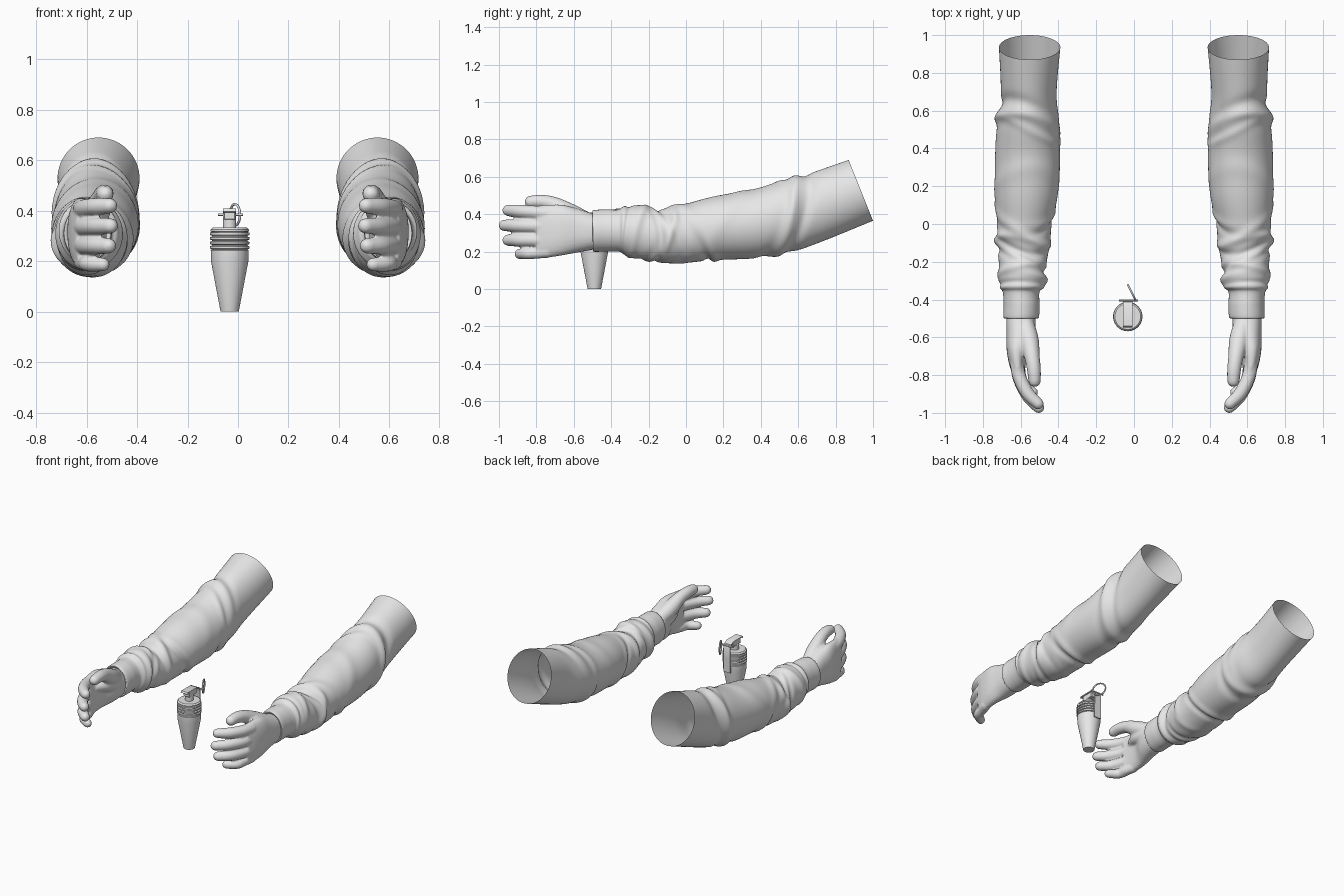
import bpy, bmesh, math
from mathutils import Vector, Matrix

if "Cube" in bpy.data.objects:
    bpy.data.objects.remove(bpy.data.objects["Cube"])

grey = bpy.data.materials.new("light grey")
grey.use_nodes = True
grey.diffuse_color = (0.8, 0.8, 0.8, 1)
grey.node_tree.nodes["Principled BSDF"].inputs["Base Color"].default_value = (0.8, 0.8, 0.8, 1)

def finish(bm, name, angle=40):
    bmesh.ops.recalc_face_normals(bm, faces=bm.faces)
    mesh = bpy.data.meshes.new(name)
    bm.to_mesh(mesh)
    bm.free()
    mesh.materials.append(grey)
    mesh.shade_smooth()
    mesh.set_sharp_from_angle(angle=math.radians(angle))
    obj = bpy.data.objects.new(name, mesh)
    bpy.context.collection.objects.link(obj)
    return obj

def spline(rows, steps):
    """Smooth samples through rows of equal-length tuples."""
    rows = [Vector(r) for r in rows]
    out = []
    for i in range(len(rows) - 1):
        a, b, c, d = rows[max(i - 1, 0)], rows[i], rows[i + 1], rows[min(i + 2, len(rows) - 1)]
        for k in range(steps):
            t = k / steps
            out.append(b + (c - a) * t / 2 + (a * 2 - b * 5 + c * 4 - d) * t * t / 2
                       + (b * 3 - a - c * 3 + d) * t ** 3 / 2)
    return out + [rows[-1]]

def circle(n):
    return [(math.cos(math.tau * i / n), math.sin(math.tau * i / n)) for i in range(n)]

def loft(bm, rings, cap):
    rings = [[bm.verts.new(p) for p in ring] for ring in rings]
    n = len(rings[0])
    for r, s in zip(rings, rings[1:]):
        for i in range(n):
            j = (i + 1) % n
            bm.faces.new((r[i], r[j], s[j], s[i]))
    if cap:
        bm.faces.new(rings[0])
        bm.faces.new(rings[-1])

# Sleeve stations: top y, top z, bottom y, bottom z, inner x, outer x
SLEEVE = [
    (-.488, .40, -.488, .215, .53, .67), (-.497, .42, -.495, .2, .505, .69),
    (-.43, .425, -.43, .2, .5, .69), (-.36, .425, -.36, .2, .5, .695),
    (-.32, .445, -.33, .185, .47, .715), (-.2, .44, -.22, .15, .465, .715),
    (-.1, .43, -.1, .138, .445, .73), (0, .455, 0, .14, .435, .725),
    (.15, .495, .15, .155, .405, .735), (.35, .53, .38, .165, .39, .735),
    (.5, .575, .57, .2, .395, .725), (.65, .615, .73, .255, .41, .705),
    (.87, .69, 1.0, .365, .39, .715)]

# Cloth folds: centre y, slant, angle of strongest point, width, height
FOLDS = [
    (.53, .06, .4, .028, .016), (.59, .07, .2, .03, -.014), (.46, -.07, 3.4, .03, -.012),
    (.5, -.08, 2.6, .025, .012), (.2, .10, 1.2, .05, .006), (.07, .08, 4.4, .025, .013),
    (.03, .09, 4.2, .022, -.016), (-.04, -.08, 2.4, .028, .014), (-.09, -.07, 1.6, .022, -.013),
    (-.13, .07, .3, .026, .013), (-.19, .06, 5.4, .022, -.016), (-.2, -.07, 3.2, .02, -.013),
    (-.25, .04, 1.5, .022, .012), (-.28, -.03, 3.6, .02, .012), (-.325, .02, .8, .014, -.010)]

def fold_height(y, a):
    h = 0
    for centre, slant, peak, width, height in FOLDS:
        d = (y - centre - slant * math.sin(a - peak + 1)) / width
        h += height * math.exp(-d * d) * (.55 + .45 * math.cos(a - peak))
    return h * min(1, max(0, (y + .36) / .03))

def sleeve(side, name):
    rings = []
    for ty, tz, by, bz, x0, x1 in spline(SLEEVE, 12):
        top, bottom = Vector((0, ty, tz)), Vector((0, by, bz))
        mid, up = (top + bottom) / 2, (top - bottom) / 2
        mid.x = (x0 + x1) / 2
        ring = []
        for c, s in circle(64):
            arm = Vector(((x1 - x0) / 2 * c, 0, 0)) + up * s
            p = mid + arm
            p += arm.normalized() * fold_height(p.y, math.atan2(s, c))
            ring.append((p.x * side, p.y, p.z))
        rings.append(ring)
    bm = bmesh.new()
    loft(bm, rings, False)
    finish(bm, name, 60)

# Palm stations: y, bottom z, top z, inner x, outer x
PALM = [(-.44, .225, .395, .535, .665), (-.5, .21, .405, .52, .675), (-.58, .195, .43, .53, .675),
        (-.66, .18, .45, .565, .675), (-.74, .168, .45, .575, .662), (-.8, .165, .445, .575, .642)]

# Fingers: knuckle z, tip z, tip y, tip x, radius
FINGERS = [(.405, .42, -.982, .508, .036), (.335, .34, -1.002, .505, .036),
           (.262, .261, -.982, .512, .036), (.198, .187, -.918, .535, .032)]

def digit(bm, side, path):
    """Round-ended tapered tube through x, y, z, radius points."""
    samples = spline(path, 6)
    last = len(samples) - 1
    rings = []
    for i, sample in enumerate(samples):
        t = (samples[min(i + 1, last)].xyz - samples[max(i - 1, 0)].xyz).normalized()
        u = t.cross(Vector((0, 0, 1))).normalized()
        v = u.cross(t)
        for deg in (-80, -55, -28, 0) if i == 0 else (0, 28, 55, 80) if i == last else (0,):
            r = sample.w * math.cos(math.radians(deg))
            mid = sample.xyz + t * sample.w * math.sin(math.radians(deg))
            ring = [mid + (u * c + v * s) * r for c, s in circle(20)]
            rings.append([(p.x * side, p.y, p.z) for p in ring])
    loft(bm, rings, True)

def hand(side, name):
    bm = bmesh.new()
    loft(bm, [[(side * ((x0 + x1) / 2 + (x1 - x0) / 2 * math.copysign(abs(c) ** .85, c)), y,
                (z0 + z1) / 2 + (z1 - z0) / 2 * math.copysign(abs(s) ** .85, s))
               for c, s in circle(32)] for y, z0, z1, x0, x1 in spline(PALM, 4)], True)
    for z0, z1, tip, x, r in FINGERS:
        end = tip + r * .85
        digit(bm, side, [(px, -.74 + (end + .74) * t, z0 + (z1 - z0) * t, r * k) for px, t, k in
                         ((.62, 0, 1), (.605, .35, 1), (x + .055, .74, .97), (x, 1, .85))])
    # Thumb and the muscle at its base
    digit(bm, side, [(.575, -.54, .365, .05), (.555, -.62, .405, .052), (.54, -.7, .45, .041),
                     (.53, -.77, .467, .037), (.526, -.83, .466, .033)])
    digit(bm, side, [(.575, -.55, .33, .055), (.57, -.64, .35, .045), (.59, -.72, .36, .03)])
    obj = finish(bm, name)
    blend = obj.modifiers.new("blend", 'REMESH')
    blend.mode = 'VOXEL'
    blend.voxel_size = .007
    blend.use_smooth_shade = True
    soften = obj.modifiers.new("soften", 'SMOOTH')
    soften.factor = .5
    soften.iterations = 5

for side, word in ((1, "left"), (-1, "right")):
    sleeve(side, word + "_sleeve")
    hand(side, word + "_hand")

# Canister standing between the arms
CX, CY = -.033, -.49

def lathe(name, profile, n):
    bm = bmesh.new()
    loft(bm, [[(CX + r * c, CY + r * s, z) for c, s in circle(n)] for r, z in profile], True)
    finish(bm, name, 30)

ridges = []
for k in range(4):
    z = .247 + k * .018
    ridges += [(.070, z), (.078, z + .003), (.078, z + .012), (.070, z + .015)]
lathe("canister_body", [(.036, 0), (.074, .2), (.075, .243)] + ridges
      + [(.076, .318), (.076, .325), (.068, .333)], 40)
lathe("canister_neck", [(.026, .33), (.026, .365), (.02, .375)], 24)

# Block holding the lever and pin
bm = bmesh.new()
bmesh.ops.create_cube(bm, size=1, matrix=Matrix.Translation((CX, CY + .01, .383))
                      @ Matrix.Diagonal((.045, .085, .036, 1)))
bmesh.ops.bevel(bm, geom=bm.edges[:], offset=.003, segments=1, affect='EDGES')
finish(bm, "fuse_head", 30)

def bent_strip(name, path, width, thick):
    """Strip following a y-z path, extruded across x."""
    bm = bmesh.new()
    rings = []
    for i, (y, z) in enumerate(path):
        a, b = Vector(path[max(i - 1, 0)]), Vector(path[min(i + 1, len(path) - 1)])
        d = (b - a).normalized() * thick
        rings.append([(CX + sx * width / 2, y - k * d.y, z + k * d.x)
                      for sx, k in ((-1, 0), (1, 0), (1, -1), (-1, -1))])
    loft(bm, rings, True)
    finish(bm, name, 30)

bent_strip("safety_lever", [(-.547, .398), (-.54, .408), (-.44, .408), (-.412, .395), (-.4, .365),
                            (-.4, .3), (-.402, .2)], .052, .007)

def rod(name, points, radius, closed):
    curve = bpy.data.curves.new(name, 'CURVE')
    curve.dimensions = '3D'
    curve.bevel_depth = radius
    curve.bevel_resolution = 2
    curve.use_fill_caps = True
    line = curve.splines.new('POLY')
    line.points.add(len(points) - 1)
    for point, co in zip(line.points, points):
        point.co = (*co, 1)
    line.use_cyclic_u = closed
    curve.materials.append(grey)
    bpy.context.collection.objects.link(bpy.data.objects.new(name, curve))

# Pin through the head and the pull ring hanging off it
rod("safety_pin", [(-.08, -.405, .385), (.02, -.405, .385)], .005, False)
rod("pull_ring", [(-.012 + .02 * c, -.362 - .04 * c, .384 + .042 * s) for c, s in circle(32)], .005, True)
